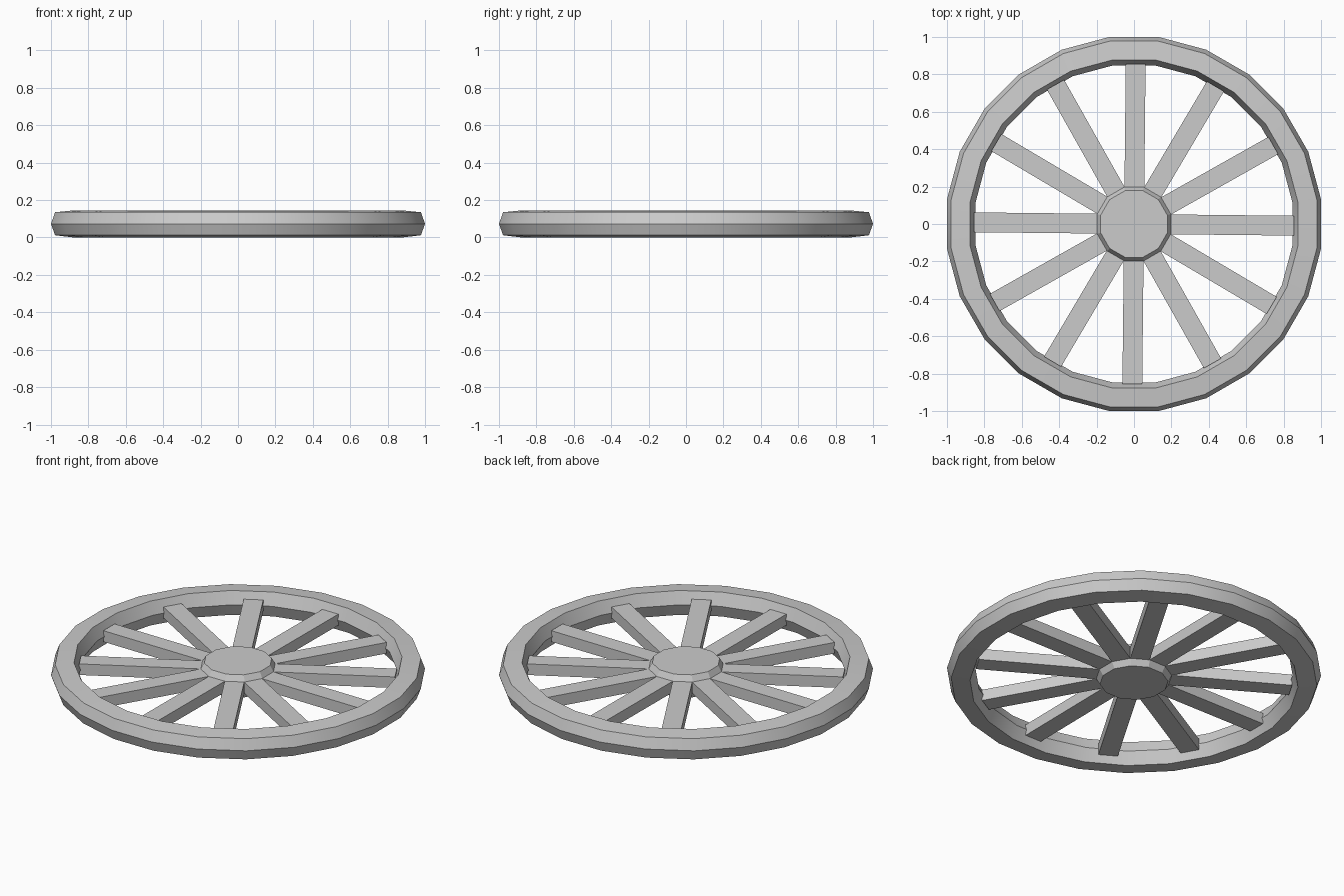
import bpy, bmesh, math
from mathutils import Matrix

if "Cube" in bpy.data.objects:
    bpy.data.objects.remove(bpy.data.objects["Cube"])

def new_object(name, bm):
    bmesh.ops.recalc_face_normals(bm, faces=bm.faces)
    mesh = bpy.data.meshes.new(name)
    bm.to_mesh(mesh)
    bm.free()
    obj = bpy.data.objects.new(name, mesh)
    bpy.context.collection.objects.link(obj)
    return obj

def rings(bm, profile, sides):
    """Vertex loops around z; flats face the axes, profile uses flat-face radii."""
    k = 1 / math.cos(math.pi / sides)
    return [[bm.verts.new((r * k * math.cos((i + .5) * math.tau / sides),
                           r * k * math.sin((i + .5) * math.tau / sides), z))
             for i in range(sides)] for r, z in profile]

def bridge(bm, a, b):
    n = len(a)
    for i in range(n):
        j = (i + 1) % n
        bm.faces.new((a[i], a[j], b[j], b[i]))

# Rim: six-sided section swept round 24 segments
bm = bmesh.new()
profile = [(1.0, .073), (.978, .135), (.877, .145), (.848, .073), (.877, 0), (.978, .012)]
loops = rings(bm, profile, 24)
for i in range(len(loops)):
    bridge(bm, loops[i], loops[(i + 1) % len(loops)])
rim = new_object("wheel_rim", bm)
bpy.context.view_layer.objects.active = rim
rim.select_set(True)
bpy.ops.object.shade_smooth_by_angle(angle=math.radians(30))
rim.select_set(False)

# Hub: twelve-sided disc with chamfered edges
bm = bmesh.new()
loops = rings(bm, [(.178, .005), (.2, .045), (.2, .1), (.178, .14)], 12)
for a, b in zip(loops, loops[1:]):
    bridge(bm, a, b)
bm.faces.new(loops[0])
bm.faces.new(loops[-1])
new_object("hub", bm)

# Spokes: twelve flat bars from the hub to the rim
inner, outer, width, low, high = .17, .855, .106, .04, .106
for i in range(12):
    bm = bmesh.new()
    place = (Matrix.Rotation(math.radians(30 * i - .6), 4, 'Z')
             @ Matrix.Translation(((inner + outer) / 2, 0, (low + high) / 2))
             @ Matrix.Diagonal((outer - inner, width, high - low, 1)))
    bmesh.ops.create_cube(bm, size=1, matrix=place)
    new_object(f"spoke_{i + 1}", bm)
